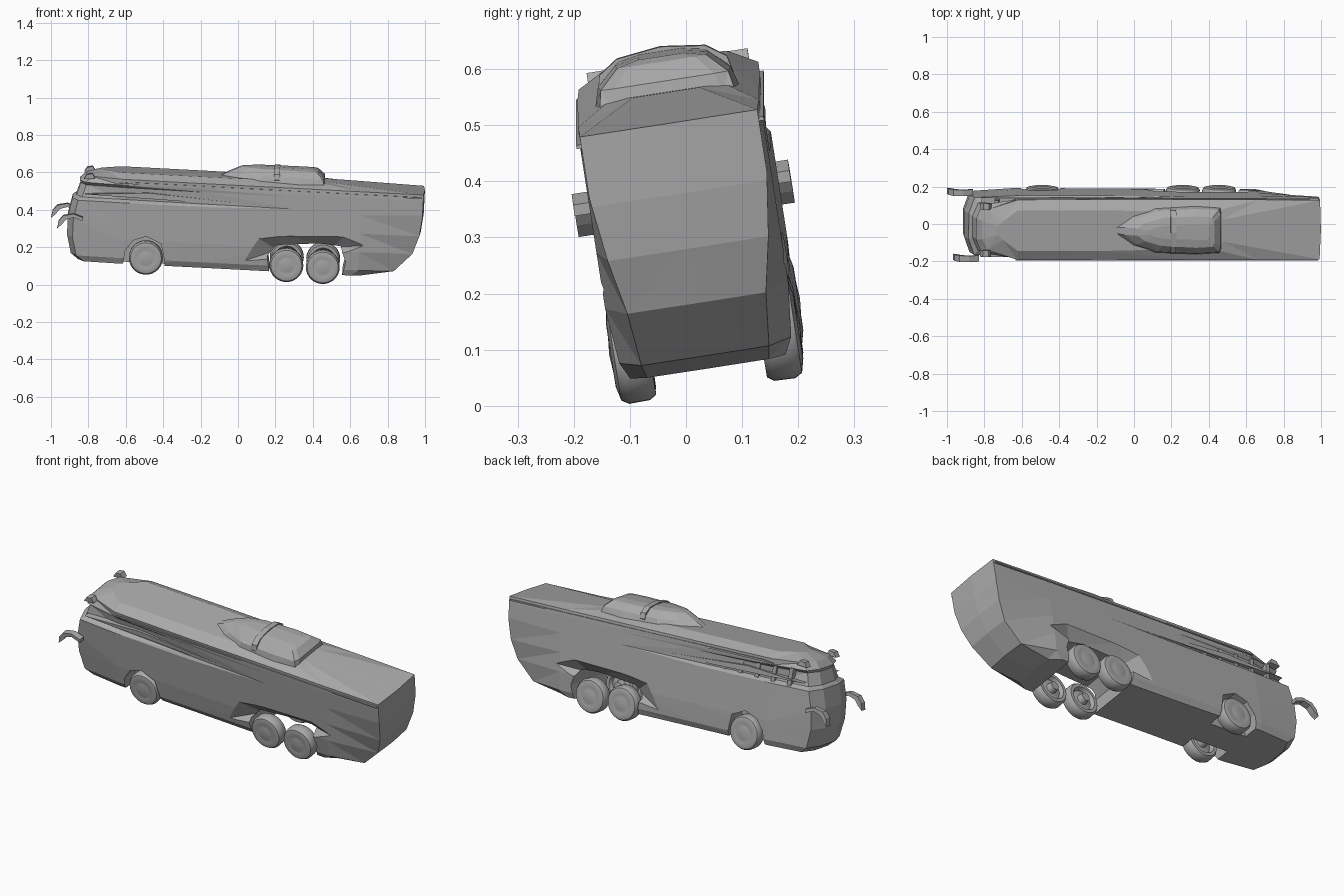
import bpy, bmesh, math
from mathutils import Matrix

cube = bpy.data.objects.get("Cube")
if cube:
    bpy.data.objects.remove(cube, do_unlink=True)

grey = bpy.data.materials.new("plain_grey")
grey.use_nodes = True
grey.diffuse_color = (0.4, 0.4, 0.4, 1)
grey.node_tree.nodes["Principled BSDF"].inputs["Base Color"].default_value = (0.4, 0.4, 0.4, 1)

# The whole coach leans sideways and dips toward its tail
POSE = (Matrix.Translation((0, 0.048, 0.044))
        @ Matrix.Rotation(math.radians(3), 4, 'Y')
        @ Matrix.Rotation(math.radians(8.8), 4, 'X'))


def finish(name, bm):
    bmesh.ops.recalc_face_normals(bm, faces=bm.faces)
    bm.transform(POSE)
    mesh = bpy.data.meshes.new(name)
    bm.to_mesh(mesh)
    bm.free()
    mesh.materials.append(grey)
    obj = bpy.data.objects.new(name, mesh)
    bpy.context.collection.objects.link(obj)
    return obj


def loft(name, levels):
    """Stack mirrored plan outlines; each level is (z, [(x, half_width), ...])."""
    bm = bmesh.new()
    rings = []
    for z, half in levels:
        pts = half + [(x, -y) for x, y in reversed(half)]
        rings.append([bm.verts.new((x, y, z)) for x, y in pts])
    n = len(rings[0])
    for a, b in zip(rings, rings[1:]):
        for i in range(n):
            j = (i + 1) % n
            bm.faces.new((a[i], a[j], b[j], b[i]))
    bm.faces.new(rings[0])
    bm.faces.new(rings[-1])
    bmesh.ops.triangulate(bm, faces=bm.faces)
    return finish(name, bm)


def prism(name, profile, lo, hi, axis='Y'):
    """Extrude an xz profile along y, or a yz profile along x."""
    bm = bmesh.new()
    place = (lambda p, d: (p[0], d, p[1])) if axis == 'Y' else (lambda p, d: (d, p[0], p[1]))
    a, b = [[bm.verts.new(place(p, d)) for p in profile] for d in (lo, hi)]
    for i in range(len(a)):
        j = (i + 1) % len(a)
        bm.faces.new((a[i], a[j], b[j], b[i]))
    bm.faces.new(a)
    bm.faces.new(b)
    return finish(name, bm)


def hull(name, points, side):
    bm = bmesh.new()
    for x, y, z in points:
        bm.verts.new((x, side * y, z))
    bmesh.ops.convex_hull(bm, input=bm.verts)
    return finish(name, bm)


def lathe(name, profile, x, z, side, segments=28):
    """Spin a (radius, y) profile about the axle line."""
    bm = bmesh.new()
    verts = [bm.verts.new((x + r, side * y, z)) for r, y in profile]
    edges = [bm.edges.new(pair) for pair in zip(verts, verts[1:])]
    bmesh.ops.spin(bm, geom=verts + edges, cent=(x, 0, z), axis=(0, 1, 0),
                   angle=math.tau, steps=segments)
    bmesh.ops.remove_doubles(bm, verts=bm.verts, dist=0.0005)
    obj = finish(name, bm)
    bpy.context.view_layer.objects.active = obj
    obj.select_set(True)
    bpy.ops.object.shade_smooth_by_angle(angle=math.radians(35))
    obj.select_set(False)


# Coach shell: nose x, tail x, then half widths from nose to tail
def plan(nose, tail, w_nose, w_front, w_mid, w_rear, w_tail):
    return [(nose, w_nose * 0.45), (nose + 0.03, w_nose), (-0.65, w_front), (-0.2, w_mid),
            (0.28, w_rear), (min(0.64, tail - 0.06), w_rear), (tail, w_tail), (tail + 0.006, 0)]


shell = loft("coach_body", [
    (0.058, plan(-0.86, 0.66, 0.13, 0.145, 0.14, 0.14, 0.11)),
    (0.090, plan(-0.90, 0.83, 0.145, 0.16, 0.158, 0.155, 0.115)),
    (0.190, plan(-0.925, 0.925, 0.15, 0.165, 0.165, 0.165, 0.125)),
    (0.290, plan(-0.925, 0.957, 0.155, 0.165, 0.165, 0.165, 0.145)),
    (0.390, plan(-0.905, 0.968, 0.155, 0.165, 0.165, 0.165, 0.158)),
    (0.405, plan(-0.885, 0.968, 0.13, 0.14, 0.155, 0.165, 0.16)),
    (0.470, plan(-0.865, 0.968, 0.115, 0.145, 0.16, 0.165, 0.16)),
    (0.485, plan(-0.87, 0.968, 0.13, 0.16, 0.163, 0.165, 0.16)),
    (0.517, plan(-0.84, 0.968, 0.11, 0.162, 0.165, 0.163, 0.16)),
    (0.545, plan(-0.76, 0.45, 0.05, 0.11, 0.11, 0.1, 0.06)),
])

# Front arches cut each flank; the rear bay runs right through
FRONT_ARCH = [(-0.62, 0.03), (-0.61, 0.13), (-0.57, 0.19), (-0.5, 0.215),
              (-0.42, 0.18), (-0.4, 0.1), (-0.39, 0.03)]
REAR_BAY = [(0.17, 0.03), (0.15, 0.14), (0.2, 0.2), (0.42, 0.22),
            (0.54, 0.21), (0.57, 0.13), (0.55, 0.03)]
GASH = [(0.0, 0.17, 0.10), (0.08, 0.18, 0.25), (0.2, 0.18, 0.27), (0.56, 0.18, 0.285),
        (0.68, 0.17, 0.23), (0.58, 0.18, 0.18), (0.2, 0.1, 0.17), (0.5, 0.1, 0.2)]
cutters = [prism("rear_bay_cutter", REAR_BAY, -0.25, 0.25)]
for side in (-1, 1):
    cutters.append(prism("front_arch_cutter", FRONT_ARCH, *sorted((side * 0.07, side * 0.22))))
    cutters.append(hull("flank_gash_cutter", GASH, side))
for cutter in cutters:
    cutter.hide_render = True
    mod = shell.modifiers.new("cut", 'BOOLEAN')
    mod.operation = 'DIFFERENCE'
    mod.solver = 'EXACT'
    mod.object = cutter
    bpy.context.view_layer.objects.active = shell
    bpy.ops.object.modifier_apply(modifier=mod.name)
for cutter in cutters:
    bpy.data.objects.remove(cutter, do_unlink=True)

# Wheels: rounded tyre, shallow ring, domed hub and an inner hub stub
TYRE = [(0, 0.085), (0.022, 0.085), (0.028, 0.115), (0.055, 0.12), (0.065, 0.1), (0.082, 0.1),
        (0.09, 0.112), (0.091, 0.15), (0.083, 0.163), (0.058, 0.169), (0.05, 0.166),
        (0.035, 0.169), (0, 0.172)]
for label, x in (("front", -0.497), ("middle", 0.255), ("rear", 0.45)):
    for side, hand in ((1, "left"), (-1, "right")):
        lathe(f"{label}_wheel_{hand}", TYRE, x, 0.097, side)

# Roof pod with a pointed nose and sloping tail, and a hoop over it
loft("roof_pod", [
    (0.530, [(-0.15, 0.012), (-0.05, 0.08), (0.08, 0.12), (0.3, 0.13), (0.435, 0.122), (0.44, 0.1)]),
    (0.565, [(-0.08, 0.02), (-0.01, 0.072), (0.1, 0.112), (0.3, 0.12), (0.425, 0.115), (0.435, 0.09)]),
    (0.598, [(-0.01, 0.02), (0.03, 0.05), (0.12, 0.075), (0.3, 0.085), (0.39, 0.08), (0.4, 0.06)]),
    (0.606, [(0.05, 0.01), (0.08, 0.025), (0.14, 0.035), (0.28, 0.04), (0.36, 0.04), (0.37, 0.03)]),
])
outer = [(-0.122, 0.55), (-0.115, 0.58), (-0.08, 0.604), (0, 0.614),
         (0.08, 0.604), (0.115, 0.58), (0.122, 0.55)]
inner = [(y * 0.9, z - 0.02) for y, z in reversed(outer)]
prism("pod_hoop", outer + inner, 0.165, 0.195, 'X')

# Posts standing in the open left window band
for i in range(6):
    x = -0.76 + i * 0.1
    prism("window_post", [(x, 0.388), (x + 0.022, 0.388), (x + 0.008, 0.487), (x - 0.014, 0.487)],
          0.12, 0.153)

# Details repeated on both flanks
HORN = [(-0.88, 0.305), (-0.93, 0.322), (-0.985, 0.31), (-1.008, 0.28), (-1.014, 0.24),
        (-0.99, 0.262), (-0.97, 0.29), (-0.93, 0.303), (-0.88, 0.285)]
MARKER = [(-0.85, 0.505), (-0.835, 0.53), (-0.805, 0.536), (-0.79, 0.51)]
RAIL = [(-0.66, 0.494), (-0.6, 0.503), (0.96, 0.503), (0.96, 0.496)]
STREAK = [(-0.84, 0.425), (-0.5, 0.45), (0.22, 0.405), (-0.35, 0.415)]
for side, hand in ((1, "left"), (-1, "right")):
    shift = 0 if side > 0 else 0.035
    reach = 0.152 if side > 0 else 0.172
    prism("mirror_arm_" + hand, [(x + shift, z) for x, z in HORN],
          *sorted((side * reach, side * (reach + 0.033))))
    prism("roof_marker_" + hand, MARKER, *sorted((side * 0.11, side * 0.145)))
    prism("roof_rail_" + hand, RAIL, *sorted((side * 0.155, side * 0.169)))
    prism("window_streak_" + hand, STREAK, *sorted((side * 0.13, side * 0.16)))
